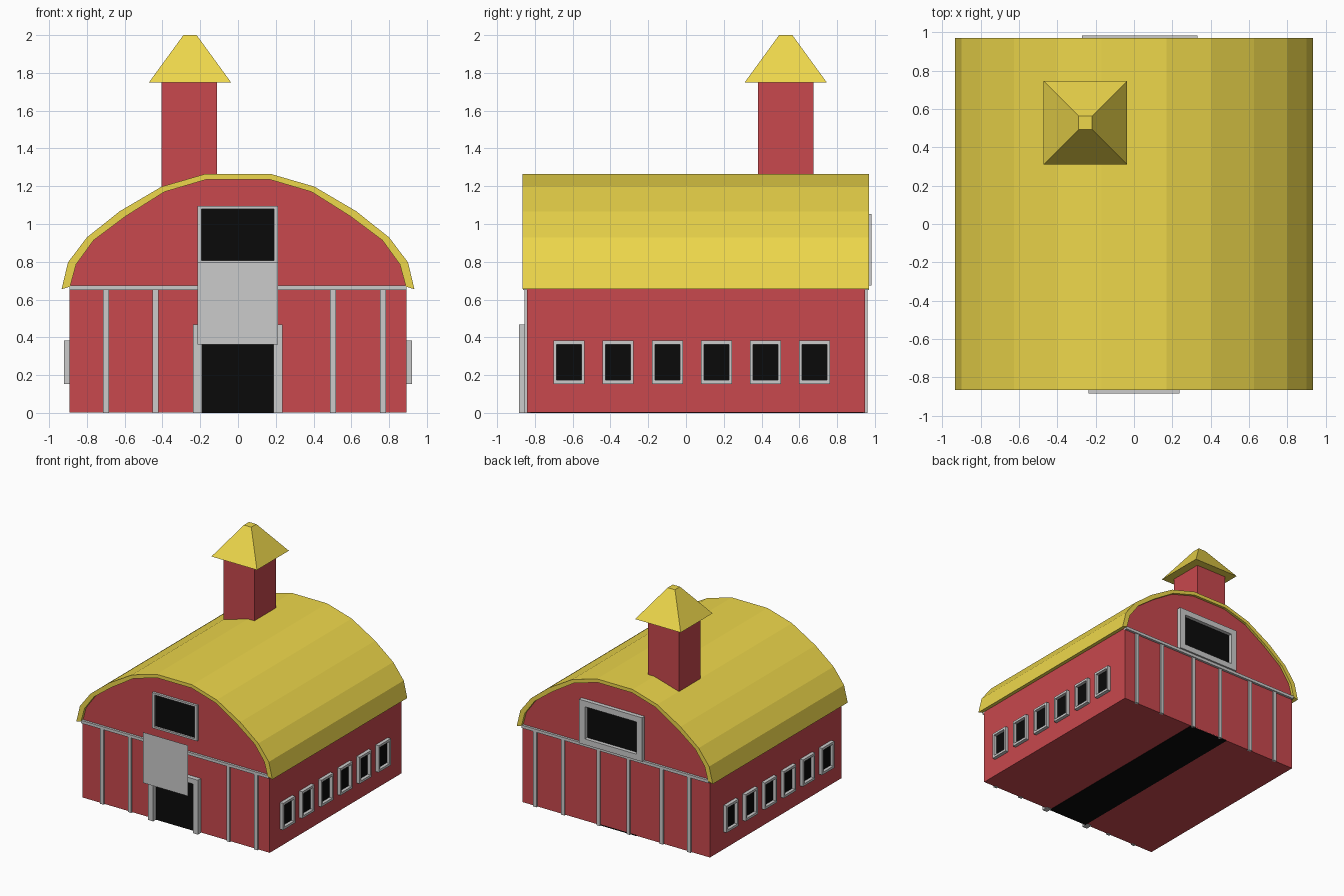
import bpy, bmesh, math
from mathutils import Matrix

if "Cube" in bpy.data.objects:
    bpy.data.objects.remove(bpy.data.objects["Cube"])


def material(name, rgb):
    m = bpy.data.materials.new(name)
    m.diffuse_color = (*rgb, 1)
    m.use_nodes = True
    m.node_tree.nodes["Principled BSDF"].inputs["Base Color"].default_value = m.diffuse_color
    return m


RED = material("barn_red", (0.58, 0.065, 0.075))
YELLOW = material("roof_yellow", (0.85, 0.68, 0.07))
BLACK = material("opening_black", (0.003, 0.003, 0.003))


def finish(name, bm, mat=None):
    bmesh.ops.recalc_face_normals(bm, faces=bm.faces)
    mesh = bpy.data.meshes.new(name)
    bm.to_mesh(mesh)
    bm.free()
    ob = bpy.data.objects.new(name, mesh)
    bpy.context.collection.objects.link(ob)
    if mat:
        mesh.materials.append(mat)
    return ob


def add_box(bm, lo, hi):
    size = [b - a for a, b in zip(lo, hi)]
    mid = [(a + b) / 2 for a, b in zip(lo, hi)]
    bmesh.ops.create_cube(bm, size=1, matrix=Matrix.Translation(mid) @ Matrix.Diagonal((*size, 1)))


def box(name, lo, hi, mat=None):
    bm = bmesh.new()
    add_box(bm, lo, hi)
    return finish(name, bm, mat)


def prism(name, profile, y0, y1, mat):
    """Extrude an x-z outline along y."""
    bm = bmesh.new()
    face = bm.faces.new([bm.verts.new((x, y0, z)) for x, z in profile])
    new = bmesh.ops.extrude_face_region(bm, geom=[face])["geom"]
    bmesh.ops.translate(bm, vec=(0, y1 - y0, 0), verts=[v for v in new if isinstance(v, bmesh.types.BMVert)])
    return finish(name, bm, mat)


def opening(name, u0, u1, z0, z1, wu, wz, d0, d1, dark, axis, sill=True):
    """Raised rectangular frame around a dark pane; u runs along the wall, d across it."""
    def span(u_a, u_b, da, db, za, zb):
        da, db = sorted((da, db))
        if axis == "y":
            return (u_a, da, za), (u_b, db, zb)
        return (da, u_a, za), (db, u_b, zb)
    zb = z0 + wz if sill else z0
    bm = bmesh.new()
    add_box(bm, *span(u0, u0 + wu, d0, d1, z0, z1))
    add_box(bm, *span(u1 - wu, u1, d0, d1, z0, z1))
    add_box(bm, *span(u0 + wu, u1 - wu, d0, d1, z1 - wz, z1))
    if sill:
        add_box(bm, *span(u0 + wu, u1 - wu, d0, d1, z0, zb))
    finish(name + "_frame", bm)
    box(name + "_pane", *span(u0 + wu, u1 - wu, d0, dark, zb, z1 - wz), BLACK)


def mirrored(half):
    return half + [(-x, z) for x, z in reversed(half)]


FRONT, BACK, SIDE = -0.842, 0.948, 0.892
outer = mirrored([(-.934, .655), (-.90, .797), (-.80, .929), (-.627, 1.067), (-.404, 1.198), (-.17, 1.266)])
inner = mirrored([(-.889, .668), (-.857, .786), (-.765, .913), (-.596, 1.04), (-.39, 1.17), (-.166, 1.236)])

# Walls with arched gables, and the curved roof shell
prism("barn_walls", [(-SIDE, 0.003), (-SIDE, 0.66)] + inner + [(SIDE, 0.66), (SIDE, 0.003)], FRONT, BACK, RED)
prism("roof", outer + inner[::-1], -0.866, 0.97, YELLOW)

# Horizontal bands and vertical battens on both ends
for end, wall, s, posts in (
    ("front", FRONT, -1, (-.70, -.436, .503, .768)),
    ("back", BACK, 1, (-.70, -.436, -.12, .165, .503, .768)),
):
    ya, yb = sorted((wall - s * 0.01, wall + s * 0.012))
    box(end + "_band", (-SIDE, ya - (s < 0) * 0.008, 0.65), (SIDE, yb + (s > 0) * 0.008, 0.675))
    for i, x in enumerate(posts):
        box(f"{end}_batten_{i + 1}", (x - 0.016, ya, 0), (x + 0.016, yb, 0.65))

# Front door, floor passage, hanging door panel
opening("front_door", -0.238, 0.236, 0, 0.468, 0.048, 0.045, FRONT + 0.02, -0.883, FRONT - 0.003, "y", sill=False)
box("passage_floor", (-0.19, FRONT, 0), (0.19, BACK, 0.01), BLACK)
bm = bmesh.new()
bm.faces.new([bm.verts.new(p) for p in
              ((-.215, -.983, .363), (.213, -.983, .363), (.213, -.983, .80), (-.215, -.983, .80))])
finish("raised_door_panel", bm)

# Loft windows
opening("front_loft", -0.215, 0.213, 0.79, 1.096, 0.022, 0.016, FRONT + 0.02, -0.862, FRONT - 0.003, "y")
opening("back_loft", -0.27, 0.33, 0.675, 1.053, 0.055, 0.05, BACK - 0.02, 0.983, BACK + 0.003, "y")

# Six small windows on each long side
for s, label in ((-1, "left"), (1, "right")):
    for i in range(6):
        y = -0.619 + 0.26 * i
        opening(f"{label}_window_{i + 1}", y - 0.082, y + 0.082, 0.153, 0.383, 0.016, 0.02,
                s * (SIDE - 0.02), s * 0.922, s * (SIDE + 0.003), "x")

# Tower with a flat-topped pyramid cap
box("tower", (-0.405, 0.38, 1.12), (-0.11, 0.675, 1.75), RED)
bm = bmesh.new()
bmesh.ops.create_cone(bm, cap_ends=True, segments=4, radius1=0.217 * math.sqrt(2), radius2=0.035 * math.sqrt(2),
                      depth=0.25, matrix=Matrix.Translation((-0.254, 0.528, 1.875)) @ Matrix.Rotation(math.pi / 4, 4, "Z"))
finish("tower_cap", bm, YELLOW)
